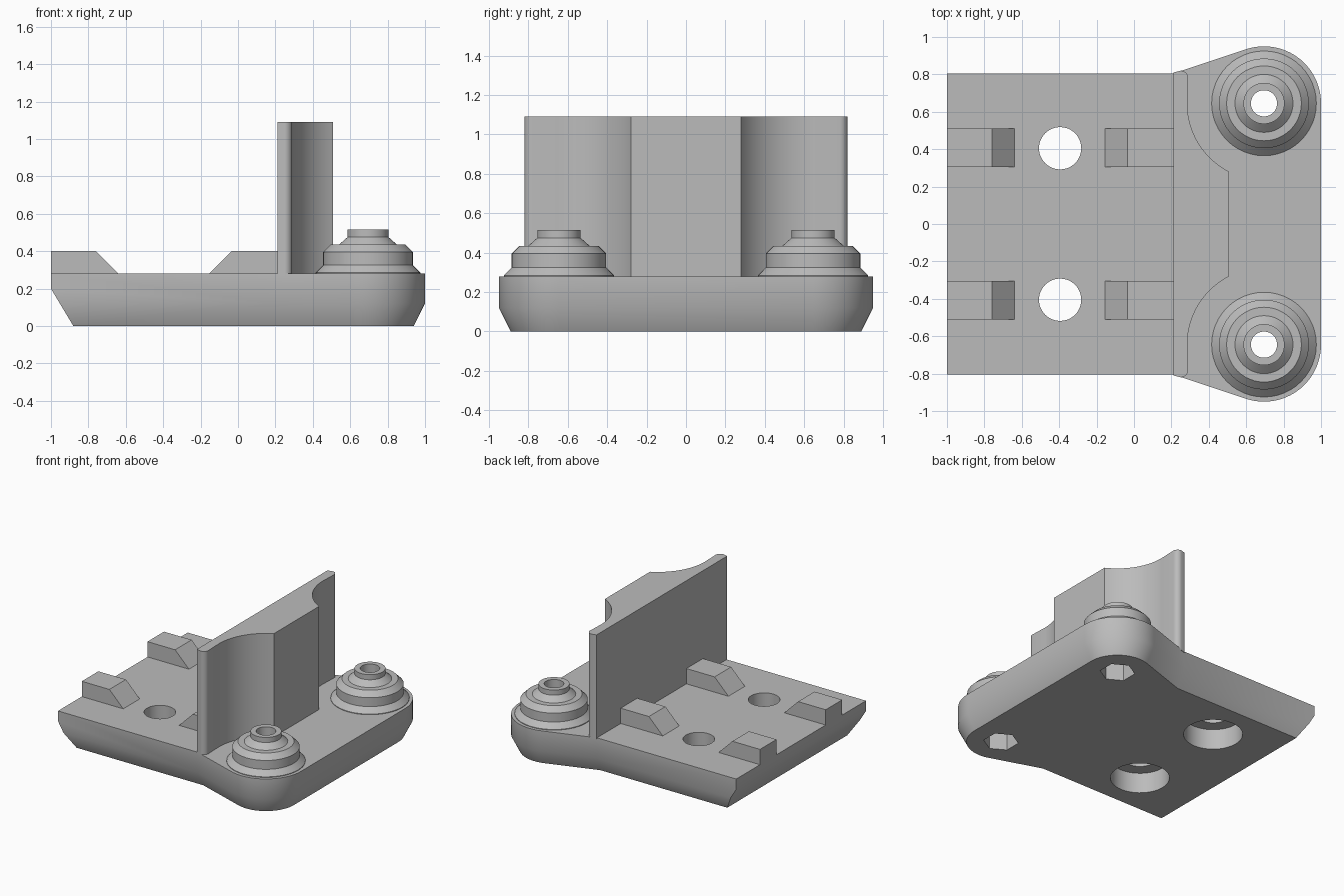
import bpy
import bmesh
from math import sin, cos, tan, asin, atan2, hypot, pi, radians

old = bpy.data.objects.get("Cube")
if old:
    bpy.data.objects.remove(old, do_unlink=True)

grey = bpy.data.materials.new("plain grey")
grey.use_nodes = True
grey.diffuse_color = (0.5, 0.5, 0.5, 1)
grey.node_tree.nodes["Principled BSDF"].inputs["Base Color"].default_value = (0.5, 0.5, 0.5, 1)

TOP = 0.28                    # upper surface of the base
POST_X, POST_Y = 0.695, 0.645  # post centre
CORNER_R = 0.305
STEP_X, HALF_Y = 0.21, 0.805   # where the base starts to widen


def activate(obj):
    bpy.ops.object.select_all(action="DESELECT")
    obj.select_set(True)
    bpy.context.view_layer.objects.active = obj


def finish(bm, name, smooth=True):
    bmesh.ops.recalc_face_normals(bm, faces=bm.faces)
    mesh = bpy.data.meshes.new(name)
    bm.to_mesh(mesh)
    bm.free()
    mesh.materials.append(grey)
    obj = bpy.data.objects.new(name, mesh)
    bpy.context.collection.objects.link(obj)
    if smooth:
        activate(obj)
        bpy.ops.object.shade_smooth_by_angle(angle=radians(32))
    return obj


def arc(cx, cy, r, a0, a1, n):
    return [(cx + r * cos(a0 + (a1 - a0) * i / n),
             cy + r * sin(a0 + (a1 - a0) * i / n)) for i in range(n + 1)]


def loft(layers):
    """Capped solid through matching (outline, z) layers."""
    bm = bmesh.new()
    rings = [[bm.verts.new((x, y, z)) for x, y in pts] for pts, z in layers]
    n = len(rings[0])
    for lo, hi in zip(rings, rings[1:]):
        for i in range(n):
            j = (i + 1) % n
            bm.faces.new((lo[i], lo[j], hi[j], hi[i]))
    bm.faces.new(rings[0][::-1])
    bm.faces.new(rings[-1])
    return bm


def mirrored(half):
    """Complete an outline that is symmetric across y."""
    return half + [(x, -y) for x, y in reversed(half)]


def cut(target, cx, cy, r, z0, z1, sides=48, turn=0.0):
    pts = arc(cx, cy, r, turn, turn + 2 * pi, sides)[:-1]
    cutter = finish(loft([(pts, z0), (pts, z1)]), "cutter", False)
    cutter.hide_render = True
    mod = target.modifiers.new("hole", "BOOLEAN")
    mod.operation = "DIFFERENCE"
    mod.solver = "EXACT"
    mod.object = cutter
    activate(target)
    bpy.ops.object.modifier_apply(modifier=mod.name)
    bpy.data.objects.remove(cutter, do_unlink=True)


# Base plate: flared outline with rounded corners and a bevelled underside
dx, dy = POST_X - STEP_X, HALF_Y - POST_Y
slope = asin(CORNER_R / hypot(dx, dy)) - atan2(dy, dx)


def base_outline(d):
    half = [(-1, d - HALF_Y), (STEP_X + d * tan(slope / 2), d - HALF_Y)]
    half += arc(POST_X, -POST_Y, CORNER_R - d, -pi / 2 - slope, 0, 24)
    return mirrored(half)


bm = loft([(base_outline(0.06), 0), (base_outline(0), 0.12), (base_outline(0), TOP)])
cut_geom = bmesh.ops.bisect_plane(
    bm, geom=bm.verts[:] + bm.edges[:] + bm.faces[:], plane_co=(-1, 0, 0.2),
    plane_no=(-0.2, 0, -0.12), clear_outer=True)["geom_cut"]
bmesh.ops.holes_fill(bm, edges=[e for e in cut_geom if isinstance(e, bmesh.types.BMEdge)])
base = finish(bm, "base_plate", False)

# Screw holes with counterbores, post bores and hexagonal nut pockets
for side in (-1, 1):
    cut(base, -0.395, side * 0.405, 0.113, -0.1, 0.5)
    cut(base, -0.395, side * 0.405, 0.21, -0.1, 0.16)
    cut(base, POST_X, side * POST_Y, 0.07, -0.1, 0.5)
    cut(base, POST_X, side * POST_Y, 0.125, -0.1, 0.15, 6, pi / 6)
activate(base)
bpy.ops.object.shade_smooth_by_angle(angle=radians(32))

# Upright wall, hollowed to clear the posts
CLEAR = 0.41
meet = -asin((POST_Y - 0.28) / CLEAR)
half = [(STEP_X, -0.81)]
half += arc(0.25, -0.78, 0.04, -pi / 2, 0, 6)
half += arc(POST_X, -POST_Y, CLEAR, pi, pi + meet, 20)
wall = mirrored(half)
finish(loft([(wall, TOP - 0.01), (wall, 1.09)]), "upright_wall")

# Stepped hollow posts, spun from a closed profile
PROFILE = [(0.07, 0.27), (0.28, 0.27), (0.28, 0.285), (0.24, 0.325), (0.24, 0.395),
           (0.2, 0.435), (0.155, 0.435), (0.11, 0.475), (0.11, 0.515), (0.07, 0.515)]
for side, label in ((-1, "right"), (1, "left")):
    bm = bmesh.new()
    pts = [bm.verts.new((POST_X + r, side * POST_Y, z)) for r, z in PROFILE]
    edges = [bm.edges.new((pts[i - 1], pts[i])) for i in range(len(pts))]
    bmesh.ops.spin(bm, geom=pts + edges, cent=(POST_X, side * POST_Y, 0),
                   axis=(0, 0, 1), angle=2 * pi, steps=48, use_duplicate=False)
    bmesh.ops.remove_doubles(bm, verts=bm.verts, dist=0.0005)
    finish(bm, label + "_stepped_post")

# Locating blocks with sloped inner ends
for end, foot, crest, label in ((-1, -0.64, -0.76, "outer"), (STEP_X, -0.155, -0.035, "inner")):
    for side in (-1, 1):
        y0, y1 = side * 0.305, side * 0.51
        layers = [([(end, y0), (x, y0), (x, y1), (end, y1)], z)
                  for x, z in ((foot, TOP), (crest, 0.4))]
        finish(loft(layers), label + "_block", False)
